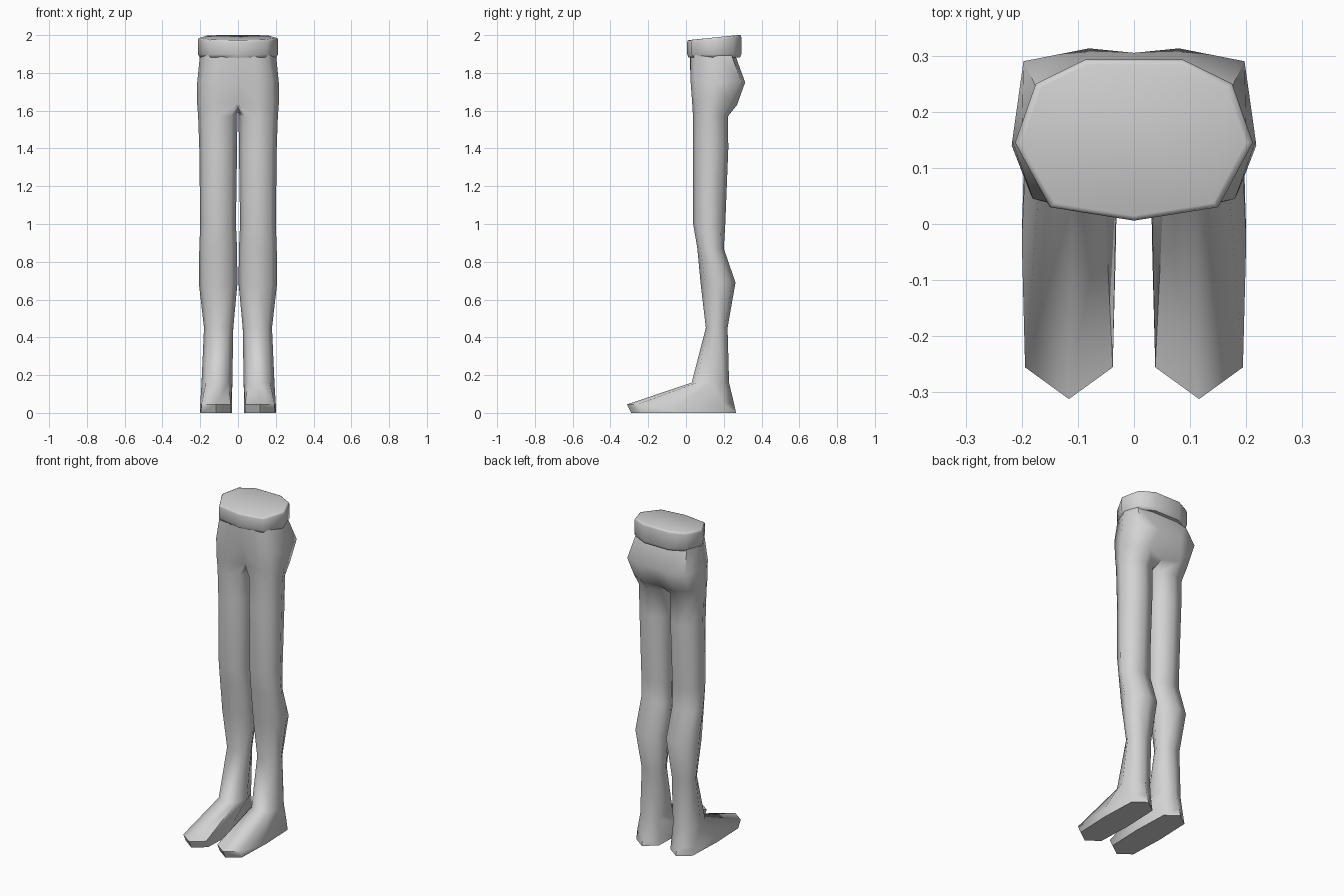
import bpy
import bmesh
import math

if "Cube" in bpy.data.objects:
    bpy.data.objects.remove(bpy.data.objects["Cube"], do_unlink=True)

GREY = (0.65, 0.65, 0.65, 1)
mat = bpy.data.materials.new("light grey")
mat.use_nodes = True
mat.diffuse_color = GREY
mat.node_tree.nodes["Principled BSDF"].inputs["Base Color"].default_value = GREY


def bridge(bm, a, b, closed):
    n = len(a)
    for i in range(n if closed else n - 1):
        j = (i + 1) % n
        bm.faces.new((a[i], a[j], b[j], b[i]))


def finish(bm, name, angle):
    bmesh.ops.recalc_face_normals(bm, faces=bm.faces)
    mesh = bpy.data.meshes.new(name)
    bm.to_mesh(mesh)
    bm.free()
    mesh.materials.append(mat)
    ob = bpy.data.objects.new(name, mesh)
    bpy.context.collection.objects.link(ob)
    bpy.ops.object.select_all(action='DESELECT')
    bpy.context.view_layer.objects.active = ob
    ob.select_set(True)
    bpy.ops.object.shade_smooth_by_angle(angle=math.radians(angle))
    return ob


def leg_ring(xi, xo, yf, yb, zf, zb, cx=0.72, cy=0.74):
    """Eight points: front inner corner, front, outer side, back, inner side."""
    unit = [(-cx, -cy), (0, -1), (cx, -cy), (1, 0),
            (cx, cy), (0, 1), (-cx, cy), (-1, 0)]
    mx, my, hx, hy = (xi + xo) / 2, (yf + yb) / 2, (xo - xi) / 2, (yb - yf) / 2
    return [(mx + u * hx, my + v * hy, zf + (zb - zf) * (v + 1) / 2)
            for u, v in unit]


# Hips: half rings from front centre round the left side to back centre
hip_rings = [
    [(0, .02, 1.91), (.085, .025, 1.91), (.155, .045, 1.91), (.2, .15, 1.91),
     (.17, .235, 1.91), (.085, .255, 1.91), (0, .255, 1.91)],
    [(0, .032, 1.76), (.1, .024, 1.76), (.18, .045, 1.76), (.217, .148, 1.74),
     (.197, .29, 1.76), (.08, .313, 1.75), (0, .305, 1.76)],
]
# Top of the leg, split from its twin at the crotch
crotch = [(0, .065, 1.64), (.1, .032, 1.65), (.185, .055, 1.65), (.218, .14, 1.66),
          (.19, .235, 1.64), (.11, .27, 1.63), (0, .245, 1.62), (0, .15, 1.6)]

# Leg and foot sections: inner x, outer x, front y, back y, front z, back z
sections = [
    (.003, .211, .037, .222, 1.57, 1.57),
    (.005, .205, .037, .224, 1.4, 1.4),
    (.011, .2, .038, .208, 1.0, 1.0),
    (.005, .205, .06, .2, .87, .87),
    (.003, .207, .078, .262, .68, .69),
    (.025, .18, .105, .22, .45, .45),
    (.03, .193, .03, .228, .16, .16),
    (.032, .2, -.312, .254, .045, .05, .93, .8),
    (.032, .2, -.29, .265, 0, 0, .9, .8),
]

bm = bmesh.new()
hips = [[bm.verts.new(p) for p in ring] for ring in hip_rings]
rings = [[bm.verts.new(p) for p in ring]
         for ring in [crotch] + [leg_ring(*s) for s in sections]]
bridge(bm, hips[0], hips[1], False)
bridge(bm, hips[1], rings[0][:7], False)
for a, b in zip(rings, rings[1:]):
    bridge(bm, a, b, True)
bm.faces.new(rings[-1])  # sole
legs = finish(bm, "hips_legs_and_feet", 62)
mirror = legs.modifiers.new("Mirror", 'MIRROR')
mirror.use_clip = True
mirror.merge_threshold = 0.001

# Waistband: nine-sided outline, top tilting up toward the back
half = [(.15, .03), (.212, .145), (.175, .25), (.087, .293)]
outline = [(0, .006)] + half + [(-x, y) for x, y in reversed(half)]
bm = bmesh.new()
band = []
for scale, z, tilt in [(.95, 1.882, 0), (1, 1.898, 0), (1, 1.962, .027),
                       (.985, 1.97, .028), (.94, 1.973, .028)]:
    band.append([bm.verts.new((x * scale, .15 + (y - .15) * scale, z + tilt * y / .293))
                 for x, y in outline])
for a, b in zip(band, band[1:]):
    bridge(bm, a, b, True)
bm.faces.new(band[0])
bm.faces.new(band[-1])
finish(bm, "waistband", 62)
